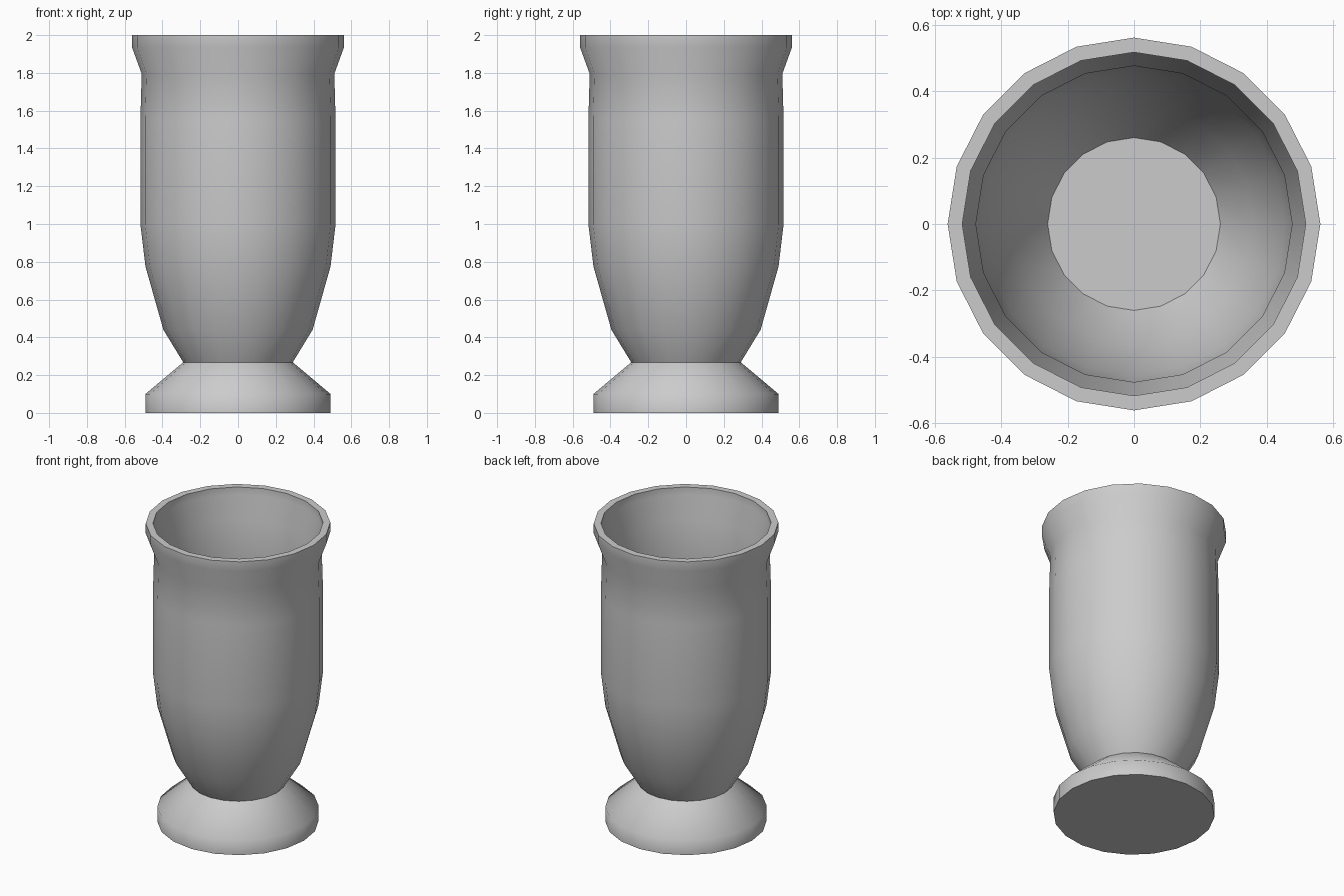
import bpy, bmesh, math

if "Cube" in bpy.data.objects:
    bpy.data.objects.remove(bpy.data.objects["Cube"])

SIDES = 20

# Closed section (radius, height): foot, outer wall, rim, inner wall, inner floor
PROFILE = [
    (0, 0), (0.49, 0), (0.49, 0.10), (0.29, 0.268),
    (0.395, 0.44), (0.49, 0.775), (0.517, 1.0), (0.517, 1.55), (0.51, 1.795),
    (0.561, 1.935), (0.561, 2.0), (0.517, 2.0), (0.517, 1.95),
    (0.476, 1.80), (0.48, 1.55), (0.48, 1.0), (0.455, 0.785),
    (0.362, 0.455), (0.26, 0.29), (0, 0.29),
]


def lathe(name, profile, sides):
    bm = bmesh.new()
    rings = []
    for r, z in profile[1:-1]:
        rings.append([bm.verts.new((r * math.cos(2 * math.pi * i / sides),
                                    r * math.sin(2 * math.pi * i / sides), z))
                      for i in range(sides)])
    for a, b in zip(rings, rings[1:]):
        for i in range(sides):
            j = (i + 1) % sides
            bm.faces.new((a[i], a[j], b[j], b[i]))
    # Flat underside and inner floor
    bm.faces.new(rings[0][::-1])
    bm.faces.new(rings[-1])
    bmesh.ops.recalc_face_normals(bm, faces=bm.faces)
    mesh = bpy.data.meshes.new(name)
    bm.to_mesh(mesh)
    bm.free()
    obj = bpy.data.objects.new(name, mesh)
    bpy.context.collection.objects.link(obj)
    return obj


# Footed vase
vase = lathe("footed_vase", PROFILE, SIDES)
bpy.context.view_layer.objects.active = vase
vase.select_set(True)
bpy.ops.object.shade_smooth_by_angle(angle=math.radians(55))
